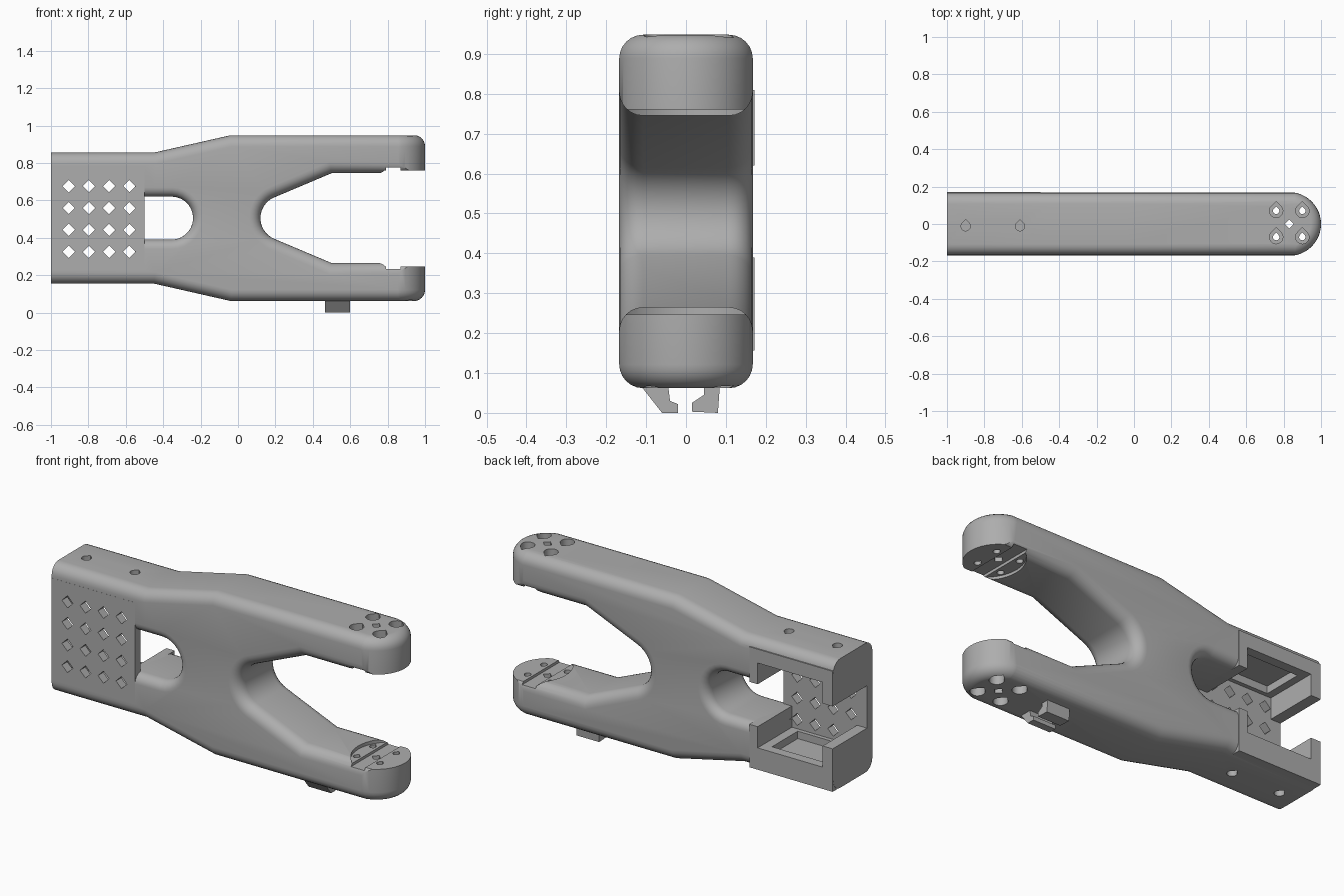
import bpy, bmesh
from math import sin, cos, pi, radians
from mathutils import Vector

if "Cube" in bpy.data.objects:
    bpy.data.objects.remove(bpy.data.objects["Cube"])

MID = 0.505          # height of the mirror plane between the two arms
HALF = 0.1675        # half thickness in y

grey = bpy.data.materials.new("plain_grey")
grey.use_nodes = True
colour = (0.42, 0.42, 0.42, 1)
grey.diffuse_color = colour
grey.node_tree.nodes["Principled BSDF"].inputs["Base Color"].default_value = colour


def arc(cx, cy, r, a0, a1, n):
    return [(cx + r * cos(radians(a0 + (a1 - a0) * i / n)),
             cy + r * sin(radians(a0 + (a1 - a0) * i / n))) for i in range(n + 1)]


def rect(a0, a1, b0, b1):
    return [(a0, b0), (a1, b0), (a1, b1), (a0, b1)]


def teardrop(cx, cy, r):
    return arc(cx, cy, r, 135, 405, 14) + [(cx, cy + r * 1.41)]


def diamond(cx, cy, r):
    return [(cx + r, cy), (cx, cy + r), (cx - r, cy), (cx, cy - r)]


def offset(pts, d):
    """Move a closed outline inwards by d, keeping mitred corners."""
    area = sum(p[0] * q[1] - q[0] * p[1] for p, q in zip(pts, pts[1:] + pts[:1]))
    s = 1 if area > 0 else -1
    out = []
    for i, p in enumerate(pts):
        p = Vector(p)
        e0 = (p - Vector(pts[i - 1])).normalized()
        e1 = (Vector(pts[(i + 1) % len(pts)]) - p).normalized()
        n0, n1 = Vector((-e0.y, e0.x)), Vector((-e1.y, e1.x))
        out.append(p + (n0 + n1) * (s * d / (1 + n0.dot(n1))))
    return out


def loft(bm, pts, axis, layers):
    """Stack offset copies of an outline along an axis and cap the ends."""
    place = {"x": lambda a, b, h: (h, a, b), "y": lambda a, b, h: (a, h, b),
             "z": lambda a, b, h: (a, b, h)}[axis]
    rings = [[bm.verts.new(place(p[0], p[1], h)) for p in offset(pts, d)] for h, d in layers]
    n = len(pts)
    for r0, r1 in zip(rings, rings[1:]):
        for i in range(n):
            bm.faces.new((r0[i], r0[(i + 1) % n], r1[(i + 1) % n], r1[i]))
    bm.faces.new(rings[0])
    bm.faces.new(rings[-1])


def prism(bm, pts, axis, lo, hi):
    loft(bm, pts, axis, [(lo, 0), (hi, 0)])


def box(bm, x0, x1, y0, y1, z0, z1):
    prism(bm, rect(x0, x1, y0, y1), "z", z0, z1)


def fillet(lo, hi, r, sign=1, n=6):
    steps = [(r * (1 - cos(i * pi / 2 / n)), sign * r * (1 - sin(i * pi / 2 / n))) for i in range(n + 1)]
    return [(lo + h, d) for h, d in steps] + [(hi - h, d) for h, d in reversed(steps)]


def finish(name, bm):
    bmesh.ops.recalc_face_normals(bm, faces=bm.faces)
    me = bpy.data.meshes.new(name)
    bm.to_mesh(me)
    bm.free()
    me.materials.append(grey)
    ob = bpy.data.objects.new(name, me)
    bpy.context.collection.objects.link(ob)
    return ob


def activate(ob):
    bpy.ops.object.select_all(action="DESELECT")
    ob.select_set(True)
    bpy.context.view_layer.objects.active = ob


def combine(ob, name, bm, op):
    """Apply one boolean step and drop its helper."""
    helper = finish(name, bm)
    helper.hide_render = True
    mod = ob.modifiers.new(name, "BOOLEAN")
    mod.operation, mod.solver, mod.object = op, "EXACT", helper
    activate(ob)
    bpy.ops.object.modifier_apply(modifier=mod.name)
    bpy.data.objects.remove(helper)


# forked body with rounded long edges
upper = [(-1.1, 0.855), (-0.45, 0.855), (-0.04, 0.948), (1.1, 0.948), (1.1, 0.745), (0.5, 0.745)]
lower = [(x, 2 * MID - z) for x, z in reversed(upper)]
bm = bmesh.new()
loft(bm, upper + arc(0.24, MID, 0.12, 114, 246, 16) + lower, "y", fillet(-HALF, HALF, 0.06))
body = finish("forked_body", bm)

# round fork tips and square rear end
bm = bmesh.new()
plan = [(-1.2, 0.17), (-1.2, -0.17)] + arc(0.83, 0, 0.17, -90, 90, 24)
loft(bm, plan, "z", fillet(0.0612, 0.9488, 0.06))
combine(body, "plan_shape", bm, "INTERSECT")
bm = bmesh.new()
box(bm, -1.3, -1, -1, 1, 0, 1)
combine(body, "rear_trim", bm, "DIFFERENCE")

# rounded opening through the middle
bm = bmesh.new()
hole = [(-0.75, 0.39)] + arc(-0.355, MID, 0.115, -90, 90, 14) + [(-0.75, 0.62)]
flare = fillet(-HALF, HALF, 0.05, -1)
loft(bm, hole, "y", [(-0.3, -0.05)] + flare + [(0.3, -0.05)])
combine(body, "middle_opening", bm, "DIFFERENCE")

# raised square pads at the back of the rear block
bm = bmesh.new()
box(bm, -0.9995, -0.5, 0.08, 0.172, 0.157, 0.45)
box(bm, -0.9995, -0.5, 0.08, 0.172, 0.56, 0.81)
combine(body, "back_pads", bm, "UNION")

# pocket open to the back, with a slot through the rear end
for cut in ((-1.1, -0.49, -0.125, 0.3, 0.39, 0.62),
            (-0.94, -0.55, -0.126, 0.31, 0.275, 0.735),
            (-0.9, -0.6, -0.1, 0.12, 0.235, 0.775)):
    bm = bmesh.new()
    box(bm, *cut)
    combine(body, "pocket", bm, "DIFFERENCE")

# front grille plate
bm = bmesh.new()
box(bm, -0.9995, -0.5, -0.168, -0.122, 0.23, 0.78)
combine(body, "grille_plate", bm, "UNION")
bm = bmesh.new()
for i in range(4):
    for j in range(4):
        prism(bm, diamond(-0.905 + i * 0.108, 0.325 + j * 0.117, 0.033), "y", -0.3, -0.1)
combine(body, "grille_holes", bm, "DIFFERENCE")

# recessed mounting faces inside the fork tips, with a cross groove
bm = bmesh.new()
prism(bm, arc(0.92, 0, 0.2, 90, 270, 24) + [(1.2, -0.2), (1.2, 0.2)], "z", 0.247, 0.76)
combine(body, "tip_recess", bm, "DIFFERENCE")
bm = bmesh.new()
box(bm, 0.79, 0.87, -0.3, 0.3, 0.233, 0.775)
combine(body, "tip_groove", bm, "DIFFERENCE")

# screw holes: narrow through holes, then wide counterbores and blind holes
bm = bmesh.new()
wide = bmesh.new()
for x in (0.76, 0.9):
    for y in (-0.07, 0.07):
        prism(bm, teardrop(x, y, 0.017), "z", -0.1, 1.1)
        for lo, hi in ((0.84, 1.1), (-0.1, 0.17)):
            prism(wide, teardrop(x, y, 0.036), "z", lo, hi)
prism(bm, diamond(0.83, 0, 0.025), "z", -0.1, 1.1)
for x in (-0.9, -0.61):
    for lo, hi in ((0.8, 1.1), (-0.1, 0.21)):
        prism(wide, teardrop(x, -0.012, 0.025), "z", lo, hi)
combine(body, "through_holes", bm, "DIFFERENCE")
combine(body, "counterbores", wide, "DIFFERENCE")

# pair of cable hooks under the lower arm
front_hook = [(-0.115, 0.07), (-0.06, 0), (-0.02, 0), (-0.02, 0.022), (-0.04, 0.03), (-0.045, 0.07)]
back_hook = [(0.085, 0.07), (0.08, 0), (0.015, 0.003), (0.015, 0.025), (0.045, 0.045), (0.045, 0.07)]
hooks = []
for name, pts in (("front_hook", front_hook), ("back_hook", back_hook)):
    bm = bmesh.new()
    prism(bm, pts, "x", 0.465, 0.6)
    hooks.append(finish(name, bm))

activate(body)
bpy.ops.object.shade_smooth_by_angle(angle=radians(30))
